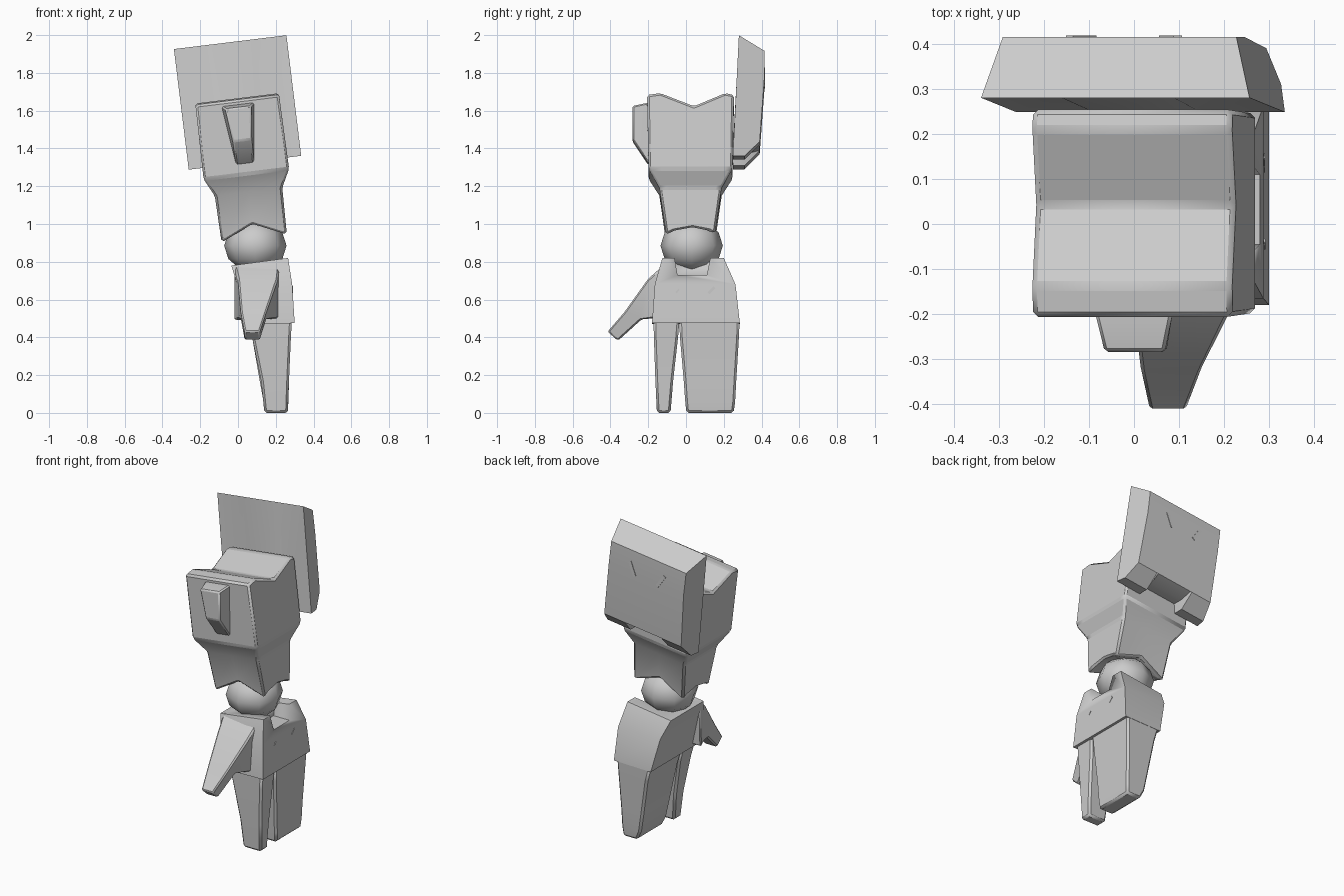
import bpy, bmesh
from math import radians
from mathutils import Matrix, Vector

if "Cube" in bpy.data.objects:
    bpy.data.objects.remove(bpy.data.objects["Cube"])

grey = bpy.data.materials.new("light_grey")
grey.use_nodes = True
shade = (0.6, 0.6, 0.6, 1)
grey.diffuse_color = shade
grey.node_tree.nodes["Principled BSDF"].inputs["Base Color"].default_value = shade

# The forearm group leans sideways as one piece; MID is its centre line
LEAN = Matrix.Rotation(radians(-7), 4, "Y")
MID = 0.198


def finish(name, bm, bevel=0, lean=False, angle=30):
    bmesh.ops.recalc_face_normals(bm, faces=bm.faces)
    if lean:
        bm.transform(LEAN)
    mesh = bpy.data.meshes.new(name)
    bm.to_mesh(mesh)
    bm.free()
    mesh.materials.append(grey)
    obj = bpy.data.objects.new(name, mesh)
    bpy.context.collection.objects.link(obj)
    if bevel:
        mod = obj.modifiers.new("edge_bevel", "BEVEL")
        mod.width = bevel
        mod.segments = 1
        mod.limit_method = "ANGLE"
        mod.angle_limit = radians(angle)
    bpy.ops.object.select_all(action="DESELECT")
    obj.select_set(True)
    bpy.context.view_layer.objects.active = obj
    bpy.ops.object.shade_smooth_by_angle(angle=radians(angle))
    return obj


def bridge(bm, rings):
    """Skin a list of closed rings of points and return their vertices."""
    loops = [[bm.verts.new(p) for p in ring] for ring in rings]
    for low, high in zip(loops, loops[1:]):
        n = len(low)
        for i in range(n):
            j = (i + 1) % n
            bm.faces.new((low[i], low[j], high[j], high[i]))
    return loops


def loft(name, rings, **options):
    bm = bmesh.new()
    loops = bridge(bm, rings)
    bm.faces.new(loops[0])
    bm.faces.new(loops[-1])
    return finish(name, bm, **options)


def rect(z, x0, x1, y0, y1, rise=0):
    """Level rectangle, optionally raised along its +x edge."""
    return [(x0, y0, z), (x1, y0, z + rise), (x1, y1, z + rise), (x0, y1, z)]


def slit(name, centre, size, turn, axis, lean=False):
    """Thin raised mark lying on a surface."""
    bm = bmesh.new()
    bmesh.ops.create_cube(bm, size=1)
    bm.transform(Matrix.Translation(centre) @ Matrix.Rotation(radians(turn), 4, axis)
                 @ Matrix.Diagonal((*size, 1)))
    return finish(name, bm, lean=lean)


# Forearm: stepped block, V groove on top, notched lower rim
def forearm_ring(z, hx, hy, groove=0, arch=0, side_arch=0):
    yc = 0.024
    ya, ym, yb = yc - hy * 0.7, yc + hy * 0.08, yc + hy * 0.8
    drop = 0.01 if groove else 0
    half = side_arch / 2
    side = [(-hy + yc, -drop), (ya, half), (ym, side_arch - groove), (yb, half), (hy + yc, -drop)]
    right = [(MID + hx, y, z + d) for y, d in side]
    left = [(MID - hx, y, z + d) for y, d in reversed(side)]
    front = (MID, yc - hy, z + arch - drop)
    back = (MID, yc + hy, z + arch - drop)
    return [front] + right + [back] + left


bm = bmesh.new()
loops = bridge(bm, [
    forearm_ring(0.905, 0.174, 0.13, arch=0.078, side_arch=0.037),
    forearm_ring(1.155, 0.18, 0.165),
    forearm_ring(1.25, 0.228, 0.222),
    forearm_ring(1.655, 0.223, 0.23, groove=0.07),
])
top = loops[-1]
bm.faces.new((top[11], top[0], top[1], top[2], top[10]))
bm.faces.new((top[2], top[3], top[9], top[10]))
bm.faces.new((top[3], top[4], top[8], top[9]))
bm.faces.new((top[4], top[5], top[6], top[7], top[8]))
hub = bm.verts.new((MID, 0.024, 1))
for a, b in zip(loops[0], loops[0][1:] + loops[0][:1]):
    bm.faces.new((a, b, hub))
finish("forearm", bm, bevel=0.016, lean=True, angle=24)

# Front housing: tapered box sliding back into the forearm
def housing_ring(y, top_z, low_z, top_half, low_half):
    return [(MID + s * h, y, z) for s, h, z in
            ((-1, top_half, top_z), (1, top_half, top_z), (1, low_half, low_z), (-1, low_half, low_z))]


loft("front_housing", [
    housing_ring(-0.17, 1.62, 1.29, 0.086, 0.046),
    housing_ring(-0.205, 1.62, 1.31, 0.086, 0.048),
    housing_ring(-0.284, 1.605, 1.43, 0.068, 0.05),
], bevel=0.008, lean=True)

# Back shield: columns across x follow one side profile, middle columns cut short
def shield_column(x, inset, lift):
    profile = [(0.28, 1.953), (0.415, 1.875), (0.415, 1.73), (0.39, 1.39), (0.31, 1.31), (0.248, 1.31)]
    points = []
    for y, z in profile:
        depth = (y - 0.248) / 0.167
        shrink = inset * min(1, max(0, depth - 0.2) * 1.25)
        points.append((MID + x * (1 - shrink), y, max(z, 1.31 + lift) if z < 1.35 else z))
    return points


loft("back_shield", [
    shield_column(-0.3, 0.13, 0),
    shield_column(-0.13, 0, 0),
    shield_column(-0.12, 0, 0.06),
    shield_column(0.12, 0, 0.06),
    shield_column(0.13, 0, 0),
    shield_column(0.3, 0.13, 0),
], lean=True)

for side in (-1, 1):
    slit("shield_mark", (MID + side * 0.1, 0.414, 1.76), (0.02, 0.008, 0.09), side * 28, "Y", lean=True)

# Wrist ball
bm = bmesh.new()
bmesh.ops.create_uvsphere(bm, u_segments=8, v_segments=6, radius=0.165)
bm.transform(Matrix.Translation((0.092, 0.03, 0.885)) @ Matrix.Diagonal((1, 1, 0.85, 1)))
finish("wrist_ball", bm, angle=50)

# Palm with a recess in its upper rim beside the wrist
palm = loft("palm", [
    rect(0.47, 0.045, 0.3, -0.18, 0.285, 0.005),
    rect(0.68, -0.005, 0.287, -0.165, 0.262),
    rect(0.78, -0.035, 0.265, -0.125, 0.2, 0.04),
], angle=40)
cutter = loft("recess_cutter", [
    rect(0.73, 0.17, 0.4, -0.045, 0.11),
    rect(0.9, 0.17, 0.4, -0.075, 0.145),
])
cutter.hide_render = True
cut = palm.modifiers.new("wrist_recess", "BOOLEAN")
cut.operation = "DIFFERENCE"
cut.solver = "EXACT"
cut.object = cutter
bpy.context.view_layer.objects.active = palm
bpy.ops.object.modifier_apply(modifier=cut.name)
bpy.data.objects.remove(cutter)

slit("palm_mark", (0.288, -0.045, 0.645), (0.008, 0.01, 0.025), -40, "X")
slit("palm_mark", (0.287, 0.135, 0.65), (0.008, 0.015, 0.045), -45, "X")

# Thumb: rings run from the palm to the tip
def thumb_ring(x0, x1, upper, lower):
    return [(x0, *upper), (x1, *upper), (x1, *lower), (x0, *lower)]


loft("thumb", [
    thumb_ring(-0.02, 0.22, (-0.11, 0.79), (-0.12, 0.49)),
    thumb_ring(0, 0.21, (-0.2, 0.71), (-0.18, 0.5)),
    thumb_ring(0.015, 0.15, (-0.325, 0.535), (-0.235, 0.495)),
    thumb_ring(0.035, 0.115, (-0.415, 0.43), (-0.36, 0.382)),
], bevel=0.008)

# Index finger and the block of joined fingers
loft("index_finger", [
    rect(0.49, 0.05, 0.285, -0.172, -0.035),
    rect(0.4, 0.075, 0.28, -0.17, -0.042),
    rect(0.17, 0.122, 0.27, -0.162, -0.068),
    rect(0.0, 0.14, 0.264, -0.154, -0.082),
], bevel=0.012)
loft("joined_fingers", [
    rect(0.49, 0.05, 0.285, -0.036, 0.284),
    rect(0.4, 0.075, 0.28, -0.032, 0.28),
    rect(0.17, 0.115, 0.27, -0.012, 0.266),
    rect(0.06, 0.135, 0.267, -0.004, 0.26),
    rect(0.0, 0.165, 0.262, 0.002, 0.252),
], bevel=0.012)
